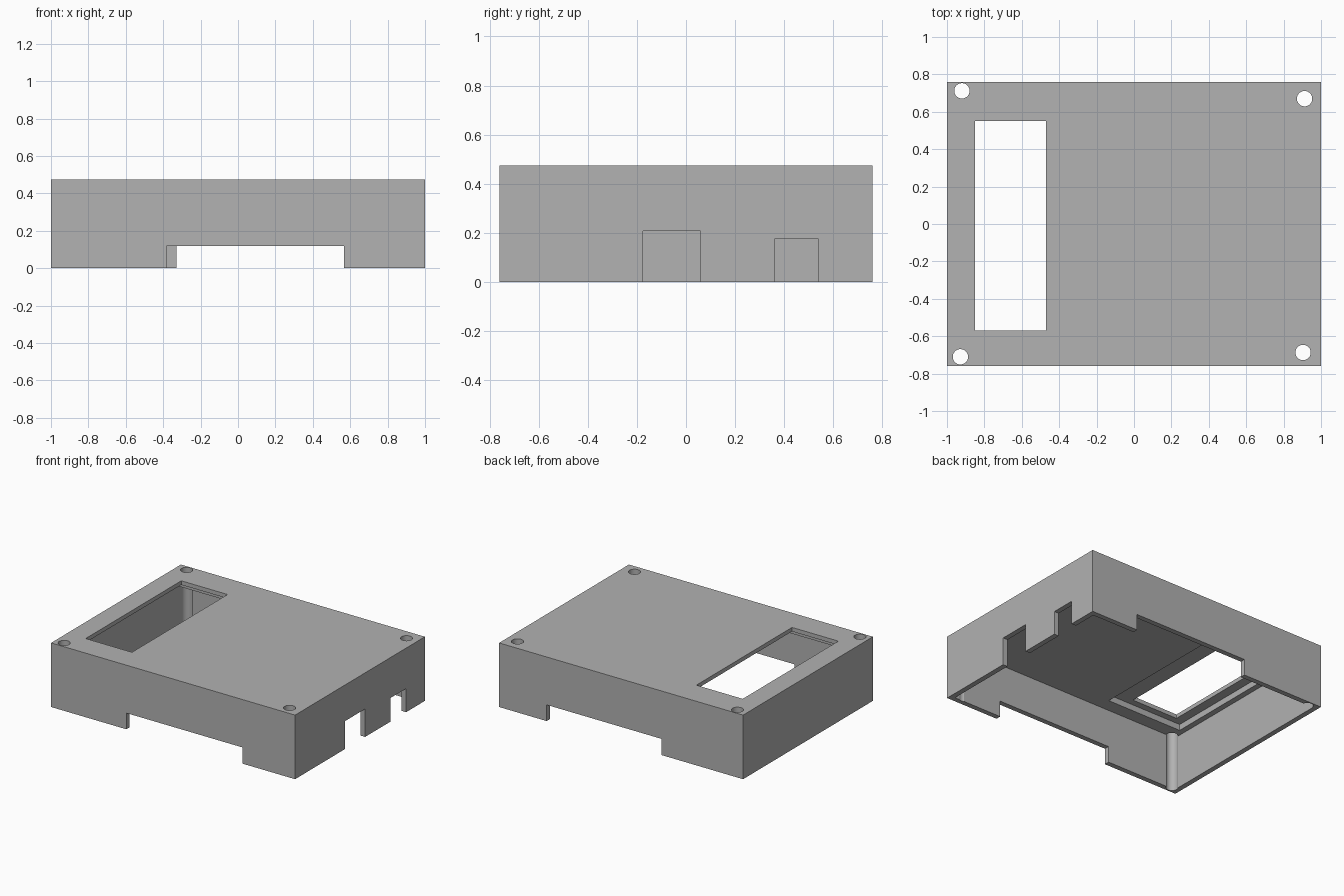
import bpy

cube = bpy.data.objects.get("Cube")
if cube:
    bpy.data.objects.remove(cube, do_unlink=True)

WIDTH, DEPTH, HEIGHT = 2.0, 1.52, 0.475
WALL = 0.038
CEILING = 0.40      # underside of the lid plate
LEDGE = 0.445       # underside of the thin lip round the window
OVER = 0.1          # cutter overshoot

grey = bpy.data.materials.new("plain_grey")
grey.use_nodes = True
grey.diffuse_color = (0.445, 0.445, 0.445, 1)
grey.node_tree.nodes["Principled BSDF"].inputs["Base Color"].default_value = grey.diffuse_color


def box(name, x, y, z):
    """Box from (min, max) ranges on each axis."""
    ranges = (x, y, z)
    bpy.ops.mesh.primitive_cube_add(size=1, location=[(a + b) / 2 for a, b in ranges])
    ob = bpy.context.object
    ob.name = name
    ob.scale = [b - a for a, b in ranges]
    bpy.ops.object.transform_apply(location=True, rotation=False, scale=True)
    ob.data.materials.append(grey)
    return ob


def cut(target, cutter):
    """Subtract the cutter from the target and discard it."""
    cutter.hide_render = True
    mod = target.modifiers.new("cut", "BOOLEAN")
    mod.operation = "DIFFERENCE"
    mod.solver = "EXACT"
    mod.object = cutter
    bpy.context.view_layer.objects.active = target
    bpy.ops.object.modifier_apply(modifier=mod.name)
    bpy.data.objects.remove(cutter, do_unlink=True)


hx, hy = WIDTH / 2, DEPTH / 2
below, above = -OVER, HEIGHT + OVER

# Outer shell, open underneath
lid = box("enclosure_lid", (-hx, hx), (-hy, hy), (0, HEIGHT))
cut(lid, box("cavity", (WALL - hx, hx - WALL), (WALL - hy, hy - WALL), (below, CEILING)))

# Display recess and its window
cut(lid, box("recess", (-0.92, -0.30), (-0.62, 0.60), (CEILING - OVER, LEDGE)))
cut(lid, box("window", (-0.85, -0.47), (-0.57, 0.55), (CEILING - OVER, above)))

# Wide notches in the front and back walls
cut(lid, box("front_notch", (-0.383, 0.567), (-hy - OVER, -hy + OVER), (below, 0.12)))
cut(lid, box("back_notch", (-0.33, 0.61), (hy - OVER, hy + OVER), (below, 0.12)))

# Connector slots in the left wall
for y, top in (((-0.175, 0.06), 0.207), ((0.36, 0.54), 0.175)):
    cut(lid, box("slot", (hx - OVER, hx + OVER), y, (below, top)))

# Screw holes, running the full height and grazing the wall corners
for x, y in ((-0.92, 0.712), (0.912, 0.67), (-0.928, -0.71), (0.904, -0.687)):
    bpy.ops.mesh.primitive_cylinder_add(vertices=48, radius=0.041, depth=1, location=(x, y, HEIGHT / 2))
    hole = bpy.context.object
    hole.data.materials.append(grey)
    cut(lid, hole)

# Smooth the hole walls, keep the box edges sharp
bpy.ops.object.select_all(action="DESELECT")
lid.select_set(True)
bpy.context.view_layer.objects.active = lid
bpy.ops.object.shade_smooth_by_angle()
